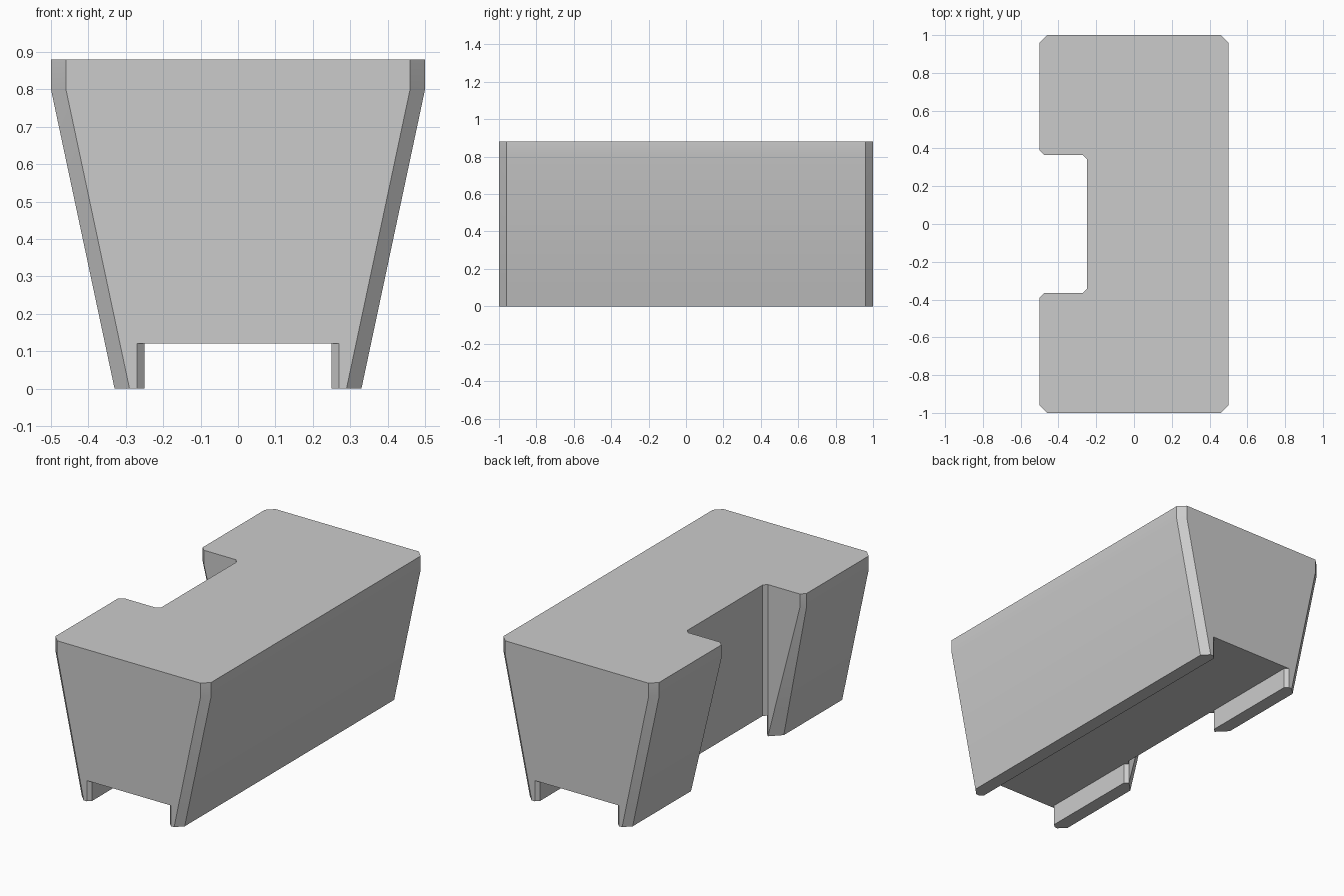
import bpy, bmesh, math

cube = bpy.data.objects.get("Cube")
if cube:
    bpy.data.objects.remove(cube)

grey = bpy.data.materials.new("plain grey")
grey.use_nodes = True
colour = (0.6, 0.6, 0.6, 1)
grey.diffuse_color = colour
grey.node_tree.nodes["Principled BSDF"].inputs["Base Color"].default_value = colour

TOP, BEND, CEILING = 0.88, 0.8, 0.12   # heights
CUT = 0.365                            # half length of the side notch
IN, FLARE = 0.25, 0.27                 # channel half width, and at its ends


def mirrored(half):
    """Close a half outline by mirroring it across y = 0."""
    return half + [(x, -y) for x, y in reversed(half)]


def levels(z):
    """Half width and notch chamfer at a height."""
    t = min(z / BEND, 1)
    return 0.33 + 0.17 * t, 0.06 - 0.035 * t


def body_outline(z):
    w, n = levels(z)
    return mirrored([(w, 0.96), (w - 0.04, 1), (FLARE, 1), (-FLARE, 1),
                     (0.04 - w, 1), (-w, 0.96), (-w, CUT + n),
                     (n - w, CUT), (-FLARE, CUT), (-IN, CUT - 0.02)])


def long_foot_outline(z):
    w, n = levels(z)
    return mirrored([(w, 0.96), (w - 0.04, 1), (FLARE, 1), (IN, 0.98)])


def short_foot_outline(z, side):
    w, n = levels(z)
    pts = [(-FLARE, 1), (0.04 - w, 1), (-w, 0.96), (-w, CUT + n),
           (n - w, CUT), (-FLARE, CUT), (-IN, CUT + 0.02), (-IN, 0.98)]
    return [(x, y * side) for x, y in pts]


bm = bmesh.new()


def ring(points, z):
    return [bm.verts.new((x, y, z)) for x, y in points]


def loft(rings):
    for low, high in zip(rings, rings[1:]):
        for i in range(len(low)):
            j = (i + 1) % len(low)
            bm.faces.new((low[i], low[j], high[j], high[i]))


# Notched body with flared sides
body = [ring(body_outline(z), z) for z in (CEILING, BEND, TOP)]
loft(body)
bm.faces.new(body[-1])

# Feet, one long and two short
feet = [long_foot_outline] + [lambda z, s=s: short_foot_outline(z, s) for s in (1, -1)]
for outline in feet:
    foot = [ring(outline(z), z) for z in (0, CEILING)]
    loft(foot)
    bm.faces.new(foot[0])

# Channel ceiling between the feet
ceiling = mirrored([(IN, 0.98), (FLARE, 1), (-FLARE, 1), (-IN, 0.98),
                    (-IN, CUT + 0.02), (-FLARE, CUT), (-IN, CUT - 0.02)])
bm.faces.new(ring(ceiling, CEILING))

bmesh.ops.remove_doubles(bm, verts=bm.verts[:], dist=0.0005)
bmesh.ops.recalc_face_normals(bm, faces=bm.faces[:])
mesh = bpy.data.meshes.new("notched_block")
bm.to_mesh(mesh)
bm.free()
mesh.materials.append(grey)
block = bpy.data.objects.new("notched_block", mesh)
bpy.context.collection.objects.link(block)

# Soft bend near the top, sharp edges elsewhere
bpy.ops.object.select_all(action="DESELECT")
block.select_set(True)
bpy.context.view_layer.objects.active = block
bpy.ops.object.shade_smooth_by_angle(angle=math.radians(30))
